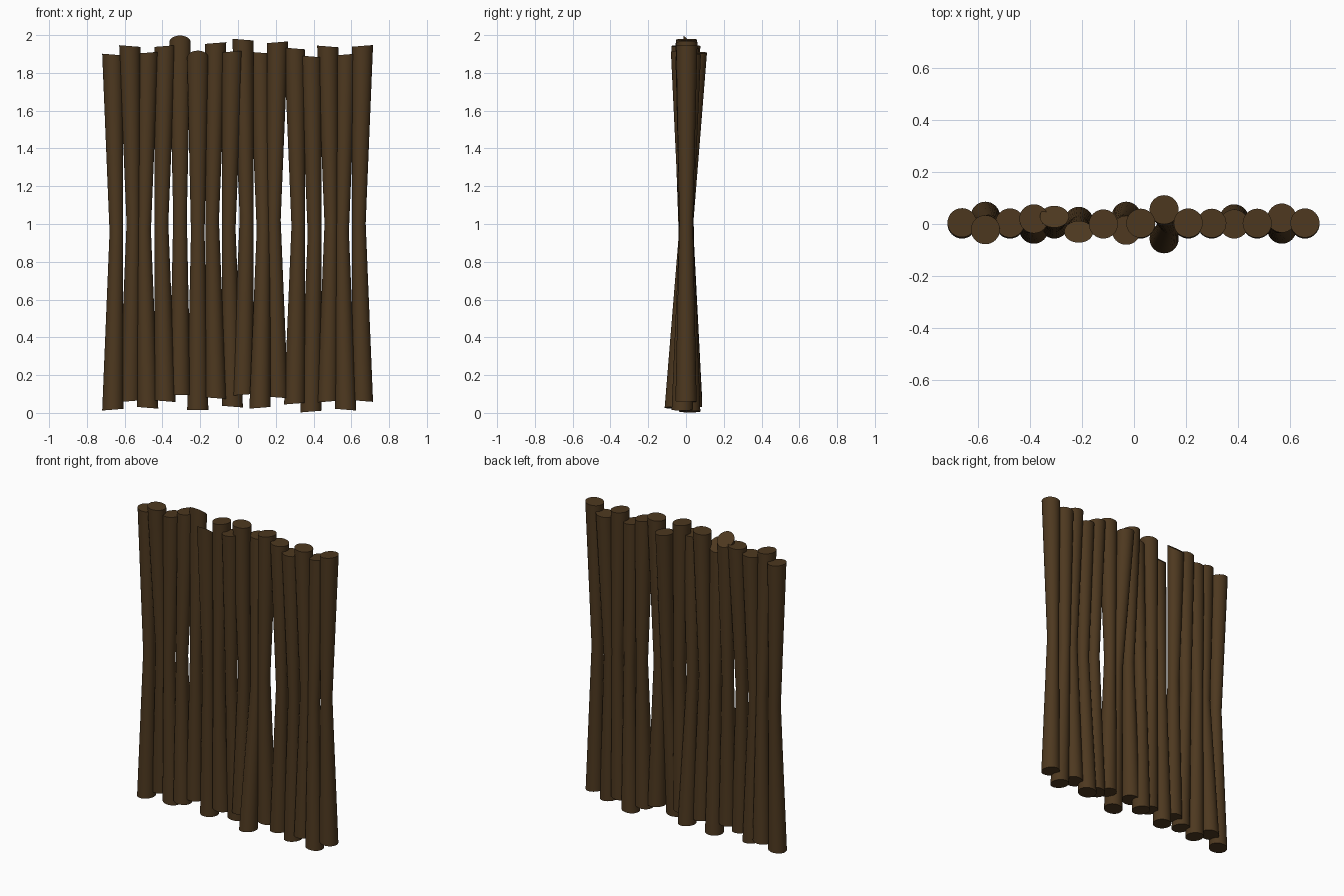
import bpy, bmesh, math

if "Cube" in bpy.data.objects:
    bpy.data.objects.remove(bpy.data.objects["Cube"])

SIDES = 32
R_END, R_MID = 0.056, 0.036
HALF = 0.94          # half length of a log
BEND = 0.019         # sideways bow of the middle
SLOPE = 0.08         # slant of the cut ends

bark = bpy.data.materials.new("dark_bark")
bark.diffuse_color = (0.075, 0.04, 0.014, 1)
bark.use_nodes = True
bark.node_tree.nodes["Principled BSDF"].inputs["Base Color"].default_value = bark.diffuse_color

# x, middle height, bow side (the cut ends are longer on this side), top y, bottom y
LOGS = [
    (-0.663, 0.957, -1, 0.005, 0.0),
    (-0.573, 1.002, -1, -0.022, 0.03),
    (-0.478, 0.967, 1, 0.004, 0.0),
    (-0.386, 1.002, 1, 0.02, -0.02),
    (-0.307, 1.035, 0, 0.028, 0.0),
    (-0.213, 0.955, 0, -0.03, 0.01),
    (-0.118, 1.018, 1, 0.0, 0.0),
    (-0.030, 0.973, 1, -0.024, 0.03),
    (0.026, 1.036, -1, 0.003, 0.0),
    (0.116, 0.967, -1, 0.055, -0.057),
    (0.209, 1.022, 1, 0.004, 0.0),
    (0.300, 0.989, -1, 0.003, 0.0),
    (0.386, 0.947, -1, 0.0, 0.02),
    (0.475, 1.000, -1, 0.003, 0.0),
    (0.570, 0.957, 1, 0.023, -0.02),
    (0.659, 1.003, 1, 0.004, 0.0),
]


def ring(bm, x, y, z, r, slope_x=0.0, slope_y=0.0, ry=None):
    """Circle of vertices with a slanted plane."""
    out = []
    for i in range(SIDES):
        a = 2 * math.pi * i / SIDES
        dx, dy = r * math.cos(a), (ry or r) * math.sin(a)
        out.append(bm.verts.new((x + dx, y + dy, z + slope_x * dx + slope_y * dy)))
    return out


def make_log(index, x, zc, side, y_top, y_bot):
    bm = bmesh.new()
    s = SLOPE * side
    # the two logs bowed front to back have steeply cut tops
    steep = side == 0
    top_z = zc + HALF - (0.013 if steep else 0)
    rings = [
        ring(bm, x, y_bot, zc - HALF, R_END, -s),
        ring(bm, x - BEND * side, (y_top + y_bot) / 2 * 0.3, zc, R_MID),
        ring(bm, x, y_top, top_z, R_END, s,
             -0.85 if steep else 0.0, 0.042 if steep else None),
    ]
    for lo, hi in zip(rings, rings[1:]):
        for i in range(SIDES):
            j = (i + 1) % SIDES
            bm.faces.new((lo[i], lo[j], hi[j], hi[i]))
    bm.faces.new(rings[0][::-1])
    bm.faces.new(rings[-1])
    mesh = bpy.data.meshes.new(f"log_{index:02d}")
    bm.to_mesh(mesh)
    bm.free()
    mesh.materials.append(bark)
    obj = bpy.data.objects.new(f"log_{index:02d}", mesh)
    bpy.context.collection.objects.link(obj)
    obj.select_set(True)
    bpy.context.view_layer.objects.active = obj


# Palisade row
for n, log in enumerate(LOGS, 1):
    make_log(n, *log)
bpy.ops.object.shade_smooth_by_angle(angle=math.radians(35))
